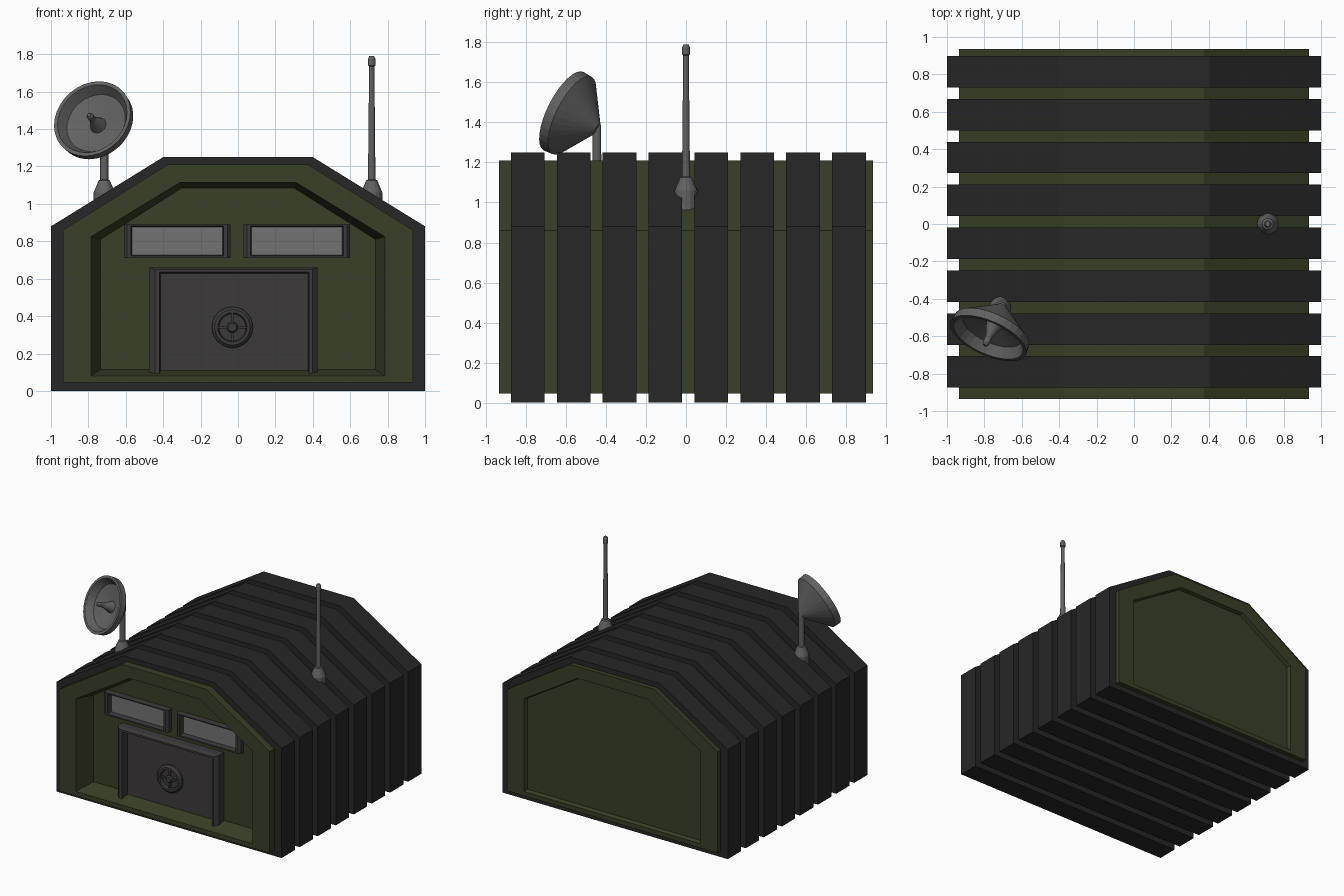
import bpy, bmesh, math
from mathutils import Vector, Matrix

if "Cube" in bpy.data.objects:
    bpy.data.objects.remove(bpy.data.objects["Cube"])


def mat(name, rgb):
    m = bpy.data.materials.new(name)
    m.diffuse_color = (*rgb, 1)
    m.use_nodes = True
    m.node_tree.nodes["Principled BSDF"].inputs["Base Color"].default_value = m.diffuse_color
    return m


GREEN = mat("olive", (0.040, 0.050, 0.019))
DARK = mat("dark_ribs", (0.020, 0.020, 0.021))
DOOR = mat("door_grey", (0.046, 0.042, 0.044))
GLASS = mat("window_grey", (0.17, 0.17, 0.17))
METAL = mat("metal_grey", (0.12, 0.12, 0.12))


def finish(name, bm, material):
    bmesh.ops.recalc_face_normals(bm, faces=bm.faces)
    me = bpy.data.meshes.new(name)
    bm.to_mesh(me)
    bm.free()
    me.materials.append(material)
    ob = bpy.data.objects.new(name, me)
    bpy.context.collection.objects.link(ob)
    return ob


def loft(name, sections, material, cyclic=False):
    """Skin (profile, y) sections; capped ends, or joined last to first."""
    bm = bmesh.new()
    rings = [[bm.verts.new((x, y, z)) for x, z in prof] for prof, y in sections]
    pairs = list(zip(rings, rings[1:]))
    if cyclic:
        pairs.append((rings[-1], rings[0]))
    else:
        bm.faces.new(rings[0])
        bm.faces.new(rings[-1])
    for a, b in pairs:
        for i in range(len(a)):
            j = (i + 1) % len(a)
            bm.faces.new((a[i], a[j], b[j], b[i]))
    return finish(name, bm, material)


def lathe(name, profile, material, origin, axis=(0, 0, 1), sides=16):
    """Spin (radius, height) points about an axis."""
    bm = bmesh.new()
    vs = [bm.verts.new((r, 0, h)) for r, h in profile]
    es = [bm.edges.new(p) for p in zip(vs, vs[1:])]
    bmesh.ops.spin(bm, geom=vs + es, axis=(0, 0, 1), cent=(0, 0, 0),
                   angle=math.tau, steps=sides, use_merge=True)
    bmesh.ops.remove_doubles(bm, verts=bm.verts, dist=1e-5)
    rot = Vector(axis).to_track_quat('Z', 'Y').to_matrix().to_4x4()
    bm.transform(Matrix.Translation(origin) @ rot)
    return finish(name, bm, material)


def hall(w, z0, shoulder, top_w, top):
    return [(-w, z0), (w, z0), (w, shoulder), (top_w, top), (-top_w, top), (-w, shoulder)]


def rect(x0, x1, z0, z1):
    return [(x0, z0), (x1, z0), (x1, z1), (x0, z1)]


# Hull with a deep front recess and a shallow back recess
shell = hall(0.935, 0.045, 0.86, 0.375, 1.21)
mouth = hall(0.785, 0.08, 0.825, 0.31, 1.115)
floor = hall(0.735, 0.115, 0.81, 0.30, 1.085)
WALL = -0.785
loft("hull", [(floor, WALL), (mouth, -0.935), (shell, -0.935),
              (shell, 0.935), (mouth, 0.935),
              (hall(0.775, 0.09, 0.82, 0.308, 1.107), 0.905)], GREEN)

# Ribs wrapped around the hull
outer = hall(1.0, 0, 0.88, 0.4, 1.25)
inner = hall(0.925, 0.055, 0.855, 0.372, 1.2)
for i in range(8):
    y0 = -0.875 + i * 0.2293
    y1 = y0 + 0.168
    loft(f"rib_{i + 1}", [(outer, y0), (outer, y1), (inner, y1), (inner, y0)], DARK, True)


# Door: chamfered frame and recessed panel
loft("door_frame", [(rect(-0.475, 0.425, 0.085, 0.66), WALL + 0.01),
                    (rect(-0.475, 0.425, 0.085, 0.66), -0.845),
                    (rect(-0.445, 0.397, 0.085, 0.65), -0.875),
                    (rect(-0.42, 0.38, 0.092, 0.635), -0.875),
                    (rect(-0.41, 0.37, 0.095, 0.625), WALL + 0.01)], DOOR, True)
panel = rect(-0.415, 0.375, 0.09, 0.63)
loft("door_panel", [(panel, WALL + 0.01), (panel, -0.81)], DOOR)

# Windows
for side, cx in (("left", -0.325), ("right", 0.315)):
    def frame(dx, z0, z1):
        return rect(cx - dx, cx + dx, z0, z1)
    loft(f"window_frame_{side}", [(frame(0.285, 0.71, 0.89), WALL + 0.01),
                                  (frame(0.285, 0.71, 0.89), -0.82),
                                  (frame(0.268, 0.71, 0.89), -0.838),
                                  (frame(0.248, 0.722, 0.882), -0.838),
                                  (frame(0.238, 0.73, 0.875), WALL + 0.01)], DOOR, True)
    pane = frame(0.245, 0.725, 0.88)
    loft(f"window_pane_{side}", [(pane, WALL + 0.01), (pane, -0.798)], GLASS)

# Door hand wheel: dished ring, hub and crossed spokes
hub = (-0.03, -0.81, 0.34)
lathe("wheel_ring", [(0, 0.008), (0.072, 0.008), (0.078, 0.03), (0.095, 0.03),
                     (0.11, 0.015), (0.11, -0.005)], DOOR, hub, (0, -1, 0), 24)
lathe("wheel_hub", [(0.03, 0), (0.03, 0.022), (0.022, 0.032), (0, 0.032)],
      DOOR, hub, (0, -1, 0), 16)
for n, (dx, dz) in enumerate(((0.08, 0.007), (0.007, 0.08))):
    bar = rect(hub[0] - dx, hub[0] + dx, hub[2] - dz, hub[2] + dz)
    loft(f"wheel_spoke_{n + 1}", [(bar, -0.812), (bar, -0.832)], DOOR)

# Whip antenna on the right slope
lathe("antenna", [(0, 0.955), (0.057, 0.955), (0.057, 1.06), (0.03, 1.125), (0.02, 1.13),
                  (0.014, 1.735), (0.02, 1.74), (0.02, 1.775), (0.013, 1.79), (0, 1.79)],
      METAL, (0.715, 0, 0))

# Dish mast on the left slope
lathe("dish_mast", [(0, 0.955), (0.057, 0.955), (0.057, 1.06), (0.03, 1.125), (0.022, 1.13),
                    (0.021, 1.385), (0.012, 1.40), (0, 1.40)], METAL, (-0.715, -0.445, 0))

# Dish with centre feed, aimed forward, left and up
lathe("dish", [(0, -0.18), (0.025, -0.18), (0.216, -0.025), (0.22, 0.025), (0.2, 0.025),
               (0.168, -0.03), (0.045, -0.06), (0.018, 0.015), (0.018, 0.06),
               (0.01, 0.072), (0, 0.072)],
      METAL, (-0.77, -0.59, 1.445), (-0.37, -0.83, 0.42), 32)
